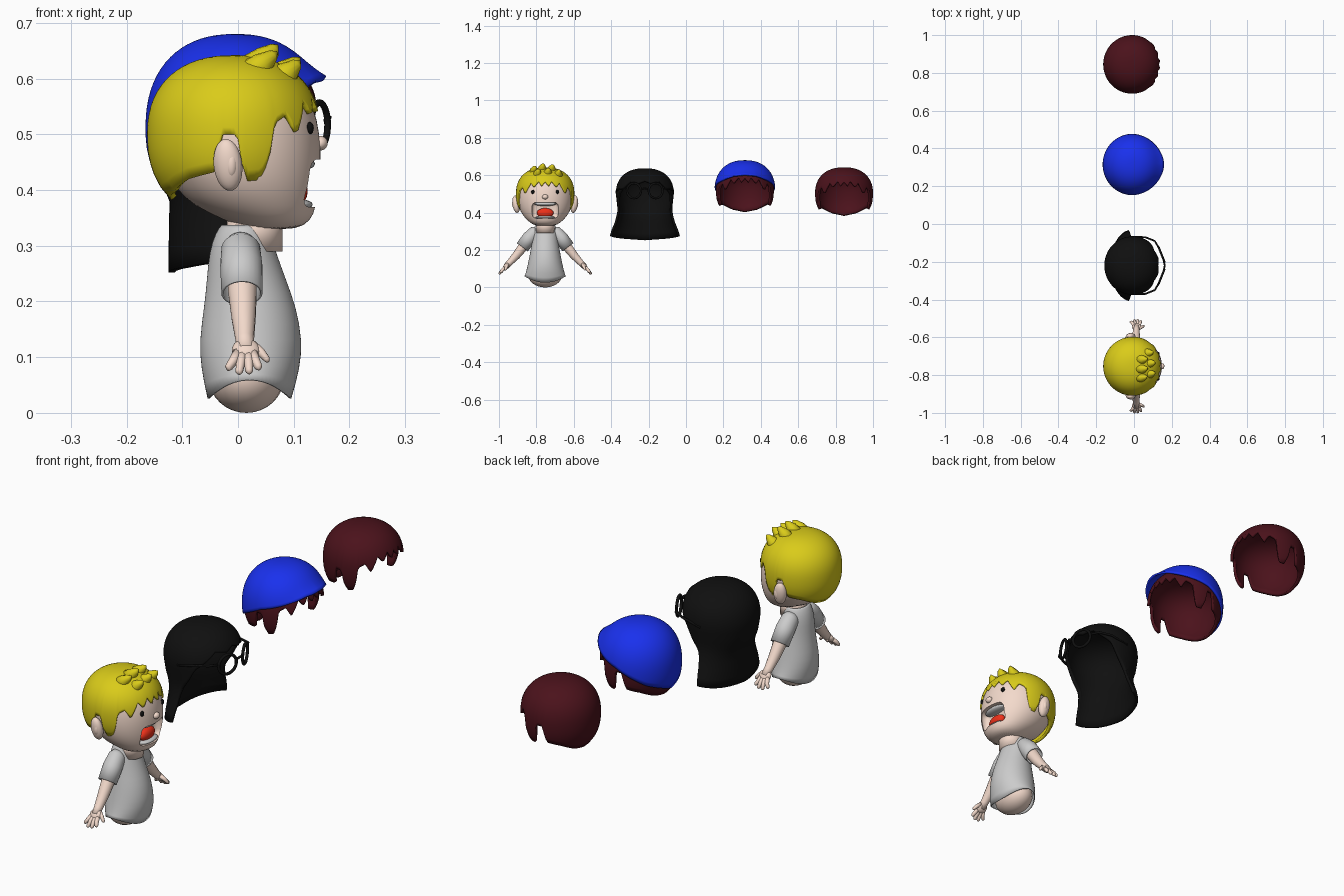
import bpy, bmesh
from math import sin, cos, pi, radians
from mathutils import Vector, Matrix

if "Cube" in bpy.data.objects:
    bpy.data.objects.remove(bpy.data.objects["Cube"])

def mat(name, col):
    m = bpy.data.materials.new(name)
    m.diffuse_color = (*col, 1)
    m.use_nodes = True
    m.node_tree.nodes["Principled BSDF"].inputs["Base Color"].default_value = m.diffuse_color
    return m

SKIN = mat("skin", (.9, .7, .6))
BLOND = mat("blond", (.7, .6, .01))
BLACK = mat("black", (.005, .005, .005))
BLUE = mat("blue", (.01, .03, .85))
DARK_RED = mat("dark_red", (.07, .006, .011))
RED = mat("red", (.85, .03, .01))

def finish(name, bm, m=None, y=0):
    me = bpy.data.meshes.new(name)
    for f in bm.faces:
        f.smooth = True
    bm.to_mesh(me)
    bm.free()
    ob = bpy.data.objects.new(name, me)
    ob.location.y = y
    bpy.context.collection.objects.link(ob)
    if m:
        me.materials.append(m)
    return ob

def lerp(tab, v):
    """Piecewise-linear lookup in a table of (key, value)."""
    if v <= tab[0][0]:
        return tab[0][1]
    for (a, p), (b, q) in zip(tab, tab[1:]):
        if v <= b:
            return p + (q - p) * (v - a) / (b - a)
    return tab[-1][1]

def skin_rings(bm, rings):
    n = len(rings[0])
    for r, s in zip(rings, rings[1:]):
        for i in range(n):
            j = (i + 1) % n
            bm.faces.new((r[i], s[i], s[j], r[j]))

def loft(name, rows, m, y, closed=True, hem=0):
    """Stack of ellipses, top down: (z, x_back, x_front, half_width)."""
    bm, rings = bmesh.new(), []
    for k, (z, x0, x1, ry) in enumerate(rows):
        ring = []
        for i in range(32):
            a = 2 * pi * i / 32
            dz = hem * sin(a) ** 2 if k == len(rows) - 1 else 0
            ring.append(bm.verts.new(((x0 + x1) / 2 + (x1 - x0) / 2 * cos(a), ry * sin(a), z + dz)))
        rings.append(ring)
    skin_rings(bm, rings)
    if closed:
        bm.faces.new(rings[0])
        bm.faces.new(rings[-1][::-1])
    ob = finish(name, bm, m, y)
    ob.modifiers.new("smooth", 'SUBSURF').levels = 1
    return ob

def ball(name, c, s, m, y, rot=(0, 0, 0)):
    bm = bmesh.new()
    bmesh.ops.create_uvsphere(bm, u_segments=24, v_segments=16, radius=1)
    bmesh.ops.scale(bm, vec=s, verts=bm.verts)
    ob = finish(name, bm, m, y)
    ob.location = (c[0], c[1] + y, c[2])
    ob.rotation_euler = rot
    return ob

def tube(name, pts, m, y, n=14, caps=True):
    """Round tube through (x, y, z, radius) points."""
    bm, rings = bmesh.new(), []
    P = [Vector(p[:3]) for p in pts]
    for i, p in enumerate(P):
        d = (P[min(i + 1, len(P) - 1)] - P[max(i - 1, 0)]).normalized()
        u = d.cross(Vector((0.3, 0.2, 1)) if abs(d.z) < .9 else Vector((1, 0, 0))).normalized()
        v = d.cross(u)
        rings.append([bm.verts.new(p + pts[i][3] * (u * cos(2 * pi * k / n) + v * sin(2 * pi * k / n)))
                      for k in range(n)])
    skin_rings(bm, rings)
    if caps:
        bm.faces.new(rings[0])
        bm.faces.new(rings[-1])
    bmesh.ops.recalc_face_normals(bm, faces=bm.faces)
    return finish(name, bm, m, y)

def shell(name, m, y, edge, top, mid, rx, ry, cx=-.007, lip=0, long=False, thick=.012):
    """Dome whose lower edge follows (angle from face, z); both sides mirror."""
    N, R = 144, 22
    bm = bmesh.new()
    apex = bm.verts.new((cx, 0, top))
    rings = []
    for r in range(1, R + 1):
        t, ring = r / R, []
        for i in range(N):
            deg = i * 360 / N
            a = radians(deg)
            z = top - (top - lerp(edge, min(deg, 360 - deg))) * t * t
            h = abs(z - mid) / ((top - mid) if z > mid else .155)
            f = max(0, 1 - min(h, 1) ** 2.3) ** (1 / 2.3)
            fx, fy = f * rx, f * ry
            if long and z < mid:
                fx = lerp([(.27, .118), (.38, .116), (.44, .14), (mid, rx)], z)
                fy = lerp([(.26, .195), (.30, .183), (.35, .16), (.41, .145), (mid, ry)], z)
            k = lip * t ** 8 * max(0, cos(a)) ** 2
            ring.append(bm.verts.new((cx + (fx + k) * cos(a), fy * sin(a), z)))
        rings.append(ring)
    for i in range(N):
        bm.faces.new((apex, rings[0][i], rings[0][(i + 1) % N]))
    skin_rings(bm, rings)
    ob = finish(name, bm, m, y)
    s = ob.modifiers.new("thickness", 'SOLIDIFY')
    s.thickness, s.offset = thick, -1
    return ob

Y = -.753  # the figure's centre line

# Head with an open mouth
head = loft("head", [(.63, -.06, .06, .06), (.6, -.115, .11, .115), (.55, -.145, .137, .143),
                     (.5, -.152, .148, .15), (.45, -.14, .15, .147), (.405, -.115, .146, .133),
                     (.37, -.08, .14, .108), (.345, -.02, .132, .08), (.328, .01, .105, .05)], SKIN, Y)
bm = bmesh.new()
bmesh.ops.create_cube(bm, size=1, matrix=Matrix.Translation((.142, 0, .412)) @ Matrix.Diagonal((.09, .14, .085, 1)))
bmesh.ops.bevel(bm, geom=bm.edges[:], offset=.022, segments=4, affect='EDGES', profile=.5)
cutter = finish("mouth_cutter", bm, SKIN, Y)
cutter.hide_render = True
cut = head.modifiers.new("mouth", 'BOOLEAN')
cut.object, cut.operation, cut.solver = cutter, 'DIFFERENCE', 'EXACT'
bpy.context.view_layer.objects.active = head
head.select_set(True)
for md in list(head.modifiers):
    bpy.ops.object.modifier_apply(modifier=md.name)
bpy.data.objects.remove(cutter)
bpy.ops.object.shade_smooth_by_angle(angle=radians(40))

ball("tongue", (.105, 0, .398), (.02, .045, .026), RED, Y)
ball("upper_teeth", (.112, 0, .447), (.026, .058, .012), None, Y)
ball("lower_teeth", (.112, 0, .374), (.022, .052, .009), None, Y)
ball("nose", (.148, 0, .484), (.013, .016, .013), SKIN, Y)
for s in (-1, 1):
    ball("eye", (.129, s * .066, .511), (.007, .009, .011), BLACK, Y)
    ball("ear", (-.018, s * .155, .445), (.026, .02, .047), SKIN, Y, (s * -.15, -.08, s * .2))
    ball("inner_ear", (-.012, s * .163, .447), (.012, .014, .026), SKIN, Y)

# Body
tube("neck", [(.03, 0, .29, .05), (.03, 0, .36, .05)], SKIN, Y, 24)
ball("lower_body", (.015, 0, .065), (.068, .09, .065), SKIN, Y)
shirt = loft("shirt", [(.337, -.03, .05, .05), (.325, -.04, .056, .058), (.29, -.052, .068, .066),
                       (.24, -.056, .086, .07), (.19, -.061, .105, .08), (.13, -.07, .116, .091),
                       (.08, -.067, .112, .103), (.025, -.055, .096, .111)], None, Y, False, .035)
shirt.modifiers.new("cloth", 'SOLIDIFY').thickness = .004

# Arms, mirrored
for s in (-1, 1):
    sl = tube("sleeve", [(.005, s * .03, .307, .022), (.005, s * .055, .294, .035), (.006, s * .085, .264, .038),
                         (.007, s * .122, .215, .037)], None, Y, 24, False)
    sl.modifiers.new("cloth", 'SOLIDIFY').thickness = .004
    tube("arm", [(.006, s * .07, .28, .026), (.008, s * .12, .215, .026), (.01, s * .155, .17, .022),
                 (.012, s * .19, .132, .017), (.014, s * .21, .112, .016)], SKIN, Y)
    ball("palm", (.014, s * .208, .113), (.025, .014, .024), SKIN, Y, (s * .7, 0, 0))
    for x0, x1, y1, z1 in ((0, -.017, .235, .077), (.009, .002, .244, .07),
                           (.018, .02, .244, .071), (.026, .037, .238, .078)):
        tube("finger", [(x0, s * .212, .11, .009), ((x0 + x1) / 2, s * .229, .093, .0085),
                        (x1, s * y1, z1 + .004, .007), (x1 * 1.02, s * (y1 + .003), z1, .003)], SKIN, Y, 10)
    tube("thumb", [(.026, s * .2, .122, .009), (.042, s * .208, .108, .008),
                   (.052, s * .213, .096, .006), (.054, s * .215, .092, .003)], SKIN, Y, 10)

# Short hair: fringe, sideburn, ear notch, nape
SHORT = [(0, .565), (8, .54), (14, .57), (24, .535), (32, .56), (44, .50), (52, .535), (62, .52), (66, .45),
         (71, .418), (80, .416), (85, .45), (88, .5), (98, .5), (104, .432), (125, .42), (150, .395), (180, .382)]
shell("blond_hair", BLOND, Y, SHORT, .642, .5, .156, .156)
for x, y, h, l in ((.045, -.06, .648, .035), (.05, -.015, .66, .03), (.05, .035, .656, .03),
                   (.09, -.04, .632, .03), (.09, .015, .637, .03), (.08, .07, .628, .03)):
    tube("hair_tuft", [(x - .03, y, h - .045, .028), (x, y, h - .022, .022),
                       (x + l * .5, y + .004, h - .006, .011), (x + l * .7, y + .008, h, .002)], BLOND, Y)

# Long black hair and glasses
YB = -.22
shell("long_hair", BLACK, YB,
      [(0, .57), (15, .555), (35, .565), (50, .53), (65, .50), (78, .44), (92, .39), (100, .275),
       (140, .262), (180, .252)], .637, .5, .15, .155, long=True)
for s in (-1, 1):
    bm = bmesh.new()
    ring = [[bm.verts.new(((.04 + .006 * cos(q)) * cos(p), (.04 + .006 * cos(q)) * sin(p), .006 * sin(q)))
             for q in [2 * pi * k / 10 for k in range(10)]] for p in [2 * pi * k / 36 for k in range(37)]]
    skin_rings(bm, ring)
    bmesh.ops.remove_doubles(bm, verts=bm.verts, dist=1e-5)
    bmesh.ops.recalc_face_normals(bm, faces=bm.faces)
    rim = finish("glasses_rim", bm, BLACK, YB)
    rim.location = (.146, YB + s * .058, .517)
    rim.rotation_euler = (0, pi / 2, s * .38)
    tube("glasses_temple", [(.128, s * .1, .525, .005), (.11, s * .13, .527, .005),
                            (.06, s * .15, .522, .005), (-.02, s * .152, .505, .005)], BLACK, YB, 8)
tube("glasses_bridge", [(.158, -.022, .525, .005), (.163, 0, .53, .005), (.158, .022, .525, .005)], BLACK, YB, 8)

# Cap over dark red hair
YC = .315
shell("cap_hair", DARK_RED, YC, [(a, z + .02) for a, z in SHORT], .66, .515, .153, .155)
shell("cap", BLUE, YC, [(0, .605), (25, .598), (60, .565), (90, .54), (135, .475), (180, .432)],
      .68, .51, .161, .163, cx=-.005, lip=.022, thick=.008)

# Dark red hair on its own
shell("dark_red_hair", DARK_RED, .845, SHORT, .642, .5, .153, .155, cx=-.01)
